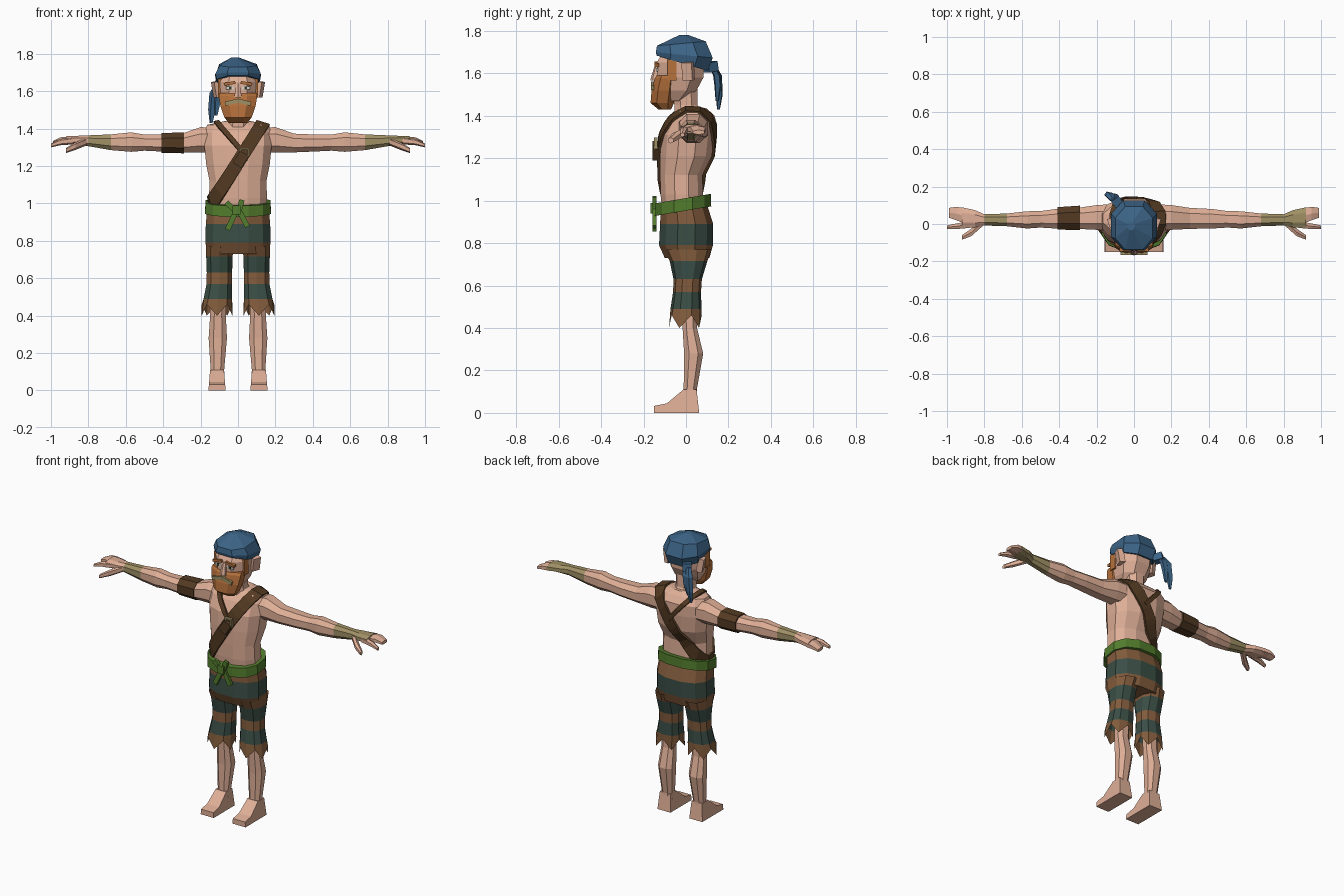
import bpy, bmesh, math
from mathutils import Vector, Matrix, Euler
from mathutils.bvhtree import BVHTree


def mat(name, r, g, b):
    m = bpy.data.materials.new(name)
    m.diffuse_color = (r, g, b, 1)
    return m


SKIN = mat("skin", .74, .43, .31)
BLUE = mat("blue cloth", .045, .127, .24)
ORANGE = mat("orange hair", .47, .165, .045)
LEATHER = mat("dark leather", .085, .042, .016)
GREEN = mat("green sash", .085, .20, .026)
BROWN = mat("brown stripe", .22, .105, .045)
TEAL = mat("teal stripe", .042, .075, .06)
KHAKI = mat("khaki wrap", .35, .28, .13)
WHITE = mat("eye white", .7, .68, .6)
DARK = mat("eye dark", .03, .05, .03)


def finish(bm, name, mats, rule=None):
    bmesh.ops.recalc_face_normals(bm, faces=bm.faces)
    if rule:
        for f in bm.faces:
            f.material_index = rule(f.calc_center_median())
    me = bpy.data.meshes.new(name)
    bm.to_mesh(me)
    bm.free()
    for m in mats:
        me.materials.append(m)
    ob = bpy.data.objects.new(name, me)
    bpy.context.collection.objects.link(ob)
    return ob


def loft(name, rings, mats, axis='z', n=8, p=0.85, tilt=0, rule=None, jag=0, caps=True, mirror=1):
    """Skin through rings (x, y, z, half width, half depth[, tilt])."""
    bm = bmesh.new()
    loops = []
    k = math.cos(math.pi / n) ** p
    for i, r in enumerate(rings):
        x, y, z, a, b = r[:5]
        t = r[5] if len(r) > 5 else tilt
        row = []
        for j in range(n):
            th = 2 * math.pi * (j + .5) / n
            c, s = math.cos(th), math.sin(th)
            u = a * math.copysign(abs(c) ** p, c) / k
            v = b * math.copysign(abs(s) ** p, s) / k
            if axis == 'z':
                dz = jag * (-1) ** j if i == 0 else 0
                co = (x + u, y + v, z + t * (y + v) + dz)
            else:
                co = (x, y + u, z + v)
            row.append(bm.verts.new((co[0] * mirror, co[1], co[2])))
        loops.append(row)
    for A, B in zip(loops, loops[1:]):
        for j in range(n):
            bm.faces.new((A[j], A[(j + 1) % n], B[(j + 1) % n], B[j]))
    if caps:
        bm.faces.new(loops[0])
        bm.faces.new(loops[-1])
    return finish(bm, name, mats, rule)


def box(name, loc, size, m, rot=(0, 0, 0)):
    bm = bmesh.new()
    M = Matrix.LocRotScale(Vector(loc), Euler([math.radians(a) for a in rot]), Vector(size))
    bmesh.ops.create_cube(bm, size=1, matrix=M)
    return finish(bm, name, [m])


def stripe(c):
    return 1 if .79 < c.z < .89 or .63 < c.z < .715 or .49 < c.z < .57 else 0


# Torso and neck
torso = loft("torso", [(0, -.015, .93, .15, .095), (0, -.02, 1.03, .155, .1), (0, -.022, 1.12, .152, .1),
                       (0, 0, 1.21, .17, .122), (0, .008, 1.31, .18, .125), (0, .025, 1.38, .18, .108),
                       (0, .03, 1.42, .165, .075), (0, .025, 1.44, .07, .055)], [SKIN], n=12)
loft("neck", [(0, .02, 1.38, .07, .075), (0, .0, 1.45, .054, .055), (0, -.005, 1.56, .055, .058)], [SKIN])

# Shoulder straps: ribbons laid over the torso by ray casting
tree = BVHTree.FromPolygons([v.co for v in torso.data.vertices], [p.vertices for p in torso.data.polygons])


def strap(name, centre, up, half, a0, a1, steps, closed):
    c, u, v = Vector(centre), Vector(up).normalized(), Vector((0, 1, 0))
    side = u.cross(v) * half
    bm = bmesh.new()
    rows = []
    for i in range(steps + (not closed)):
        a = math.radians(a0 + (a1 - a0) * i / steps)
        d = u * math.cos(a) + v * math.sin(a)
        row = []
        for s in (-side, side):
            hit = tree.ray_cast(c + s + d, -d)[0]
            row.append(bm.verts.new((hit or c + s + d * .13) + d * .006))
        rows.append(row)
    pairs = list(zip(rows, rows[1:])) + ([(rows[-1], rows[0])] if closed else [])
    for A, B in pairs:
        bm.faces.new((A[0], A[1], B[1], B[0]))
    ob = finish(bm, name, [LEATHER])
    mod = ob.modifiers.new("thickness", 'SOLIDIFY')
    mod.thickness = .016
    mod.offset = 0


strap("wide_strap", (0, 0, 1.22), (.28, 0, .44), .036, 0, 360, 24, True)
strap("thin_strap", (.03, 0, 1.27), (-.14, 0, .16), .013, -90, 90, 14, False)
for i, (dx, dz, w, h) in enumerate([(-.02, 0, .01, .05), (.02, 0, .01, .05), (0, .022, .05, .01), (0, -.022, .05, .01)]):
    box("buckle_bar", (.035 + dx, -.142, 1.27 + dz), (w, .016, h), KHAKI)
box("strap_pouch", (.015, -.14, 1.235), (.055, .035, .075), LEATHER, (0, 32, 0))

# Arms, hands and fingers
for s, side, wrap_end in ((-1, "right", .81), (1, "left", .89)):
    loft(side + "_arm", [(.13, .035, 1.34, .07, .065), (.2, .035, 1.34, .066, .068), (.3, .03, 1.323, .056, .05),
                         (.42, .028, 1.323, .052, .045), (.5, .025, 1.325, .044, .043), (.57, .022, 1.328, .046, .052),
                         (.68, .022, 1.327, .034, .042), (.8, .022, 1.335, .03, .029), (.85, .028, 1.338, .046, .024),
                         (.92, .035, 1.338, .054, .021)], [SKIN, KHAKI], 'x', mirror=s,
         rule=lambda c, e=wrap_end: int(.68 < abs(c.x) < e))
    loft(side + "_fingers", [(.9, .042, 1.337, .042, .019), (.95, .056, 1.335, .036, .016), (.99, .06, 1.322, .026, .01)],
         [SKIN], 'x', 6, mirror=s)
    loft(side + "_index_finger", [(.88, -.003, 1.336, .018, .018), (.95, -.012, 1.328, .015, .015), (1, -.017, 1.31, .009, .009)],
         [SKIN], 'x', 6, mirror=s)
    loft(side + "_thumb", [(.81, .01, 1.33, .022, .018), (.87, -.045, 1.306, .02, .018), (.92, -.072, 1.283, .012, .012)],
         [SKIN], 'x', 6, mirror=s)
loft("arm_band", [(-.41, .03, 1.323, .06, .053), (-.29, .033, 1.324, .065, .056)], [LEATHER], 'x')

# Striped trousers, bare legs and feet
loft("trouser_hips", [(0, .005, .73, .16, .105), (0, .0, .79, .175, .127), (0, .003, .89, .172, .125), (0, -.01, .985, .163, .108)],
     [BROWN, TEAL], n=12, rule=stripe)
for s, side in ((-1, "right"), (1, "left")):
    loft(side + "_trouser_leg", [(.112, -.003, .43, .082, .074), (.108, 0, .49, .076, .07), (.1, .005, .57, .068, .063),
                                 (.099, .008, .63, .068, .064), (.1, .012, .715, .07, .085), (.095, .008, .77, .076, .108)],
         [BROWN, TEAL], n=10, rule=stripe, jag=.03, caps=False, mirror=s)
    loft(side + "_leg", [(.11, .02, .06, .039, .033), (.11, .02, .11, .036, .031), (.108, .036, .28, .049, .045),
                         (.107, .018, .4, .042, .034), (.105, .015, .52, .042, .036)], [SKIN], mirror=s)
    bm = bmesh.new()  # side profile of the foot, narrower at the ankle
    prof = [(-.15, 0), (-.15, .033), (-.09, .045), (-.012, .11), (.05, .11), (.062, 0)]
    rows = [[bm.verts.new((s * (.112 + e * (.046 - .08 * z)), y, z)) for y, z in prof] for e in (-1, 1)]
    for j in range(6):
        k = (j + 1) % 6
        bm.faces.new((rows[0][j], rows[0][k], rows[1][k], rows[1][j]))
    bm.faces.new(rows[0])
    bm.faces.new(rows[1])
    finish(bm, side + "_foot", [SKIN])

# Green sash with a knot and hanging ends
loft("sash", [(0, -.013, .953, .176, .132), (0, -.013, 1.012, .174, .13)], [GREEN], n=12, tilt=.17)
box("sash_knot", (-.008, -.152, .965), (.045, .03, .05), GREEN)
for x, z, h, a in ((-.035, .905, .1, 25), (.03, .915, .09, -28), (-.04, .985, .06, -48), (.012, .985, .07, 15)):
    box("sash_end", (x, -.148, z), (.028, .018, h), GREEN, (0, a, 0))

# Head, ears and face
loft("head", [(0, -.06, 1.47, .055, .055), (0, -.035, 1.52, .085, .085), (0, -.028, 1.58, .1, .11), (0, -.025, 1.65, .105, .112),
              (0, -.01, 1.72, .08, .09)], [SKIN])
loft("nose", [(0, -.143, 1.565, .02, .022), (0, -.145, 1.58, .018, .018), (0, -.135, 1.64, .01, .01)], [SKIN], n=6)
loft("beard", [(0, -.1, 1.43, .05, .03), (0, -.112, 1.46, .073, .055), (0, -.105, 1.52, .094, .057),
               (0, -.096, 1.575, .103, .052), (0, -.092, 1.59, .1, .044)], [ORANGE])
for s in (-1, 1):
    box("ear", (s * .113, .01, 1.61), (.035, .05, .085), SKIN, (0, s * 10, s * -20))
    box("sideburn", (s * .097, -.066, 1.615), (.02, .042, .1), ORANGE)
    box("moustache", (s * .034, -.158, 1.541), (.072, .014, .022), KHAKI, (0, s * 14, 0))
    box("eyebrow", (s * .045, -.138, 1.642), (.062, .02, .015), ORANGE, (0, s * 10, 0))
    box("eye", (s * .043, -.137, 1.617), (.042, .008, .015), WHITE)
    box("pupil", (s * .041, -.1385, 1.617), (.014, .008, .015), DARK)

# Head scarf with knot and two tails
loft("head_scarf", [(0, -.018, 1.642, .113, .12, -.3), (0, -.008, 1.685, .122, .134, -.1), (0, -.022, 1.742, .1, .115, .09),
                    (-.015, -.01, 1.78, .02, .022)], [BLUE], n=8)
box("scarf_knot", (-.088, .115, 1.63), (.05, .055, .045), BLUE, (10, 0, 35))
for x, y, low in ((-.092, .128, 1.47), (-.118, .135, 1.43)):
    loft("scarf_tail", [(x - .025, y + .018, low, .007, .006), (x - .02, y + .022, low + .07, .018, .014),
                        (x - .012, y + .017, 1.59, .019, .015), (x + .008, y - .008, 1.635, .012, .012)], [BLUE], n=5)
